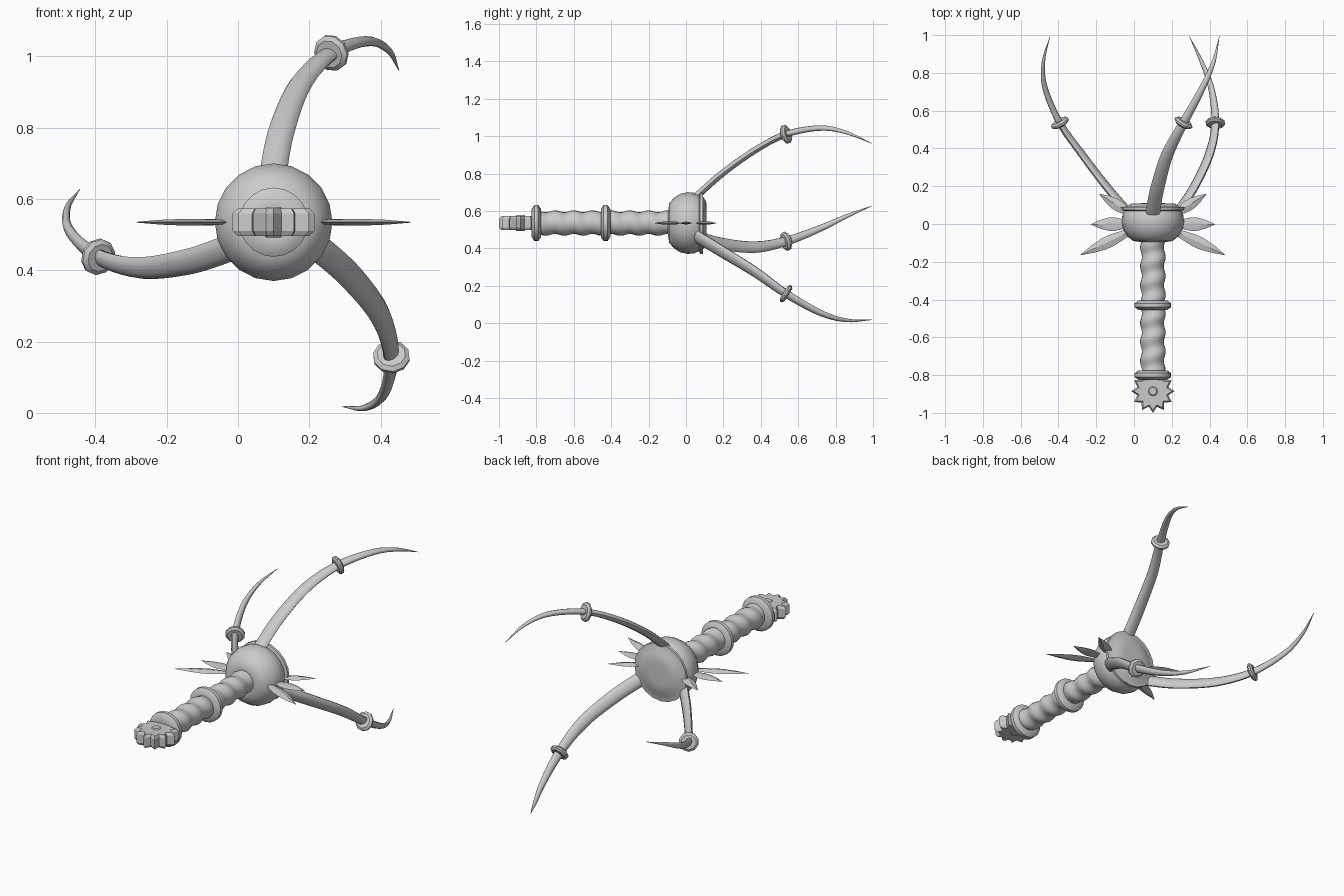
import bpy, bmesh, math
from mathutils import Matrix, Vector

if "Cube" in bpy.data.objects:
    bpy.data.objects.remove(bpy.data.objects["Cube"])

CX, CZ = 0.10, 0.535          # long axis of the model runs along y here
TAU = math.tau

metal = bpy.data.materials.new("grey metal")
metal.diffuse_color = (0.6, 0.6, 0.6, 1)
metal.use_nodes = True
metal.node_tree.nodes["Principled BSDF"].inputs["Base Color"].default_value = metal.diffuse_color


def finish(name, bm, angle=40):
    bmesh.ops.recalc_face_normals(bm, faces=bm.faces)
    me = bpy.data.meshes.new(name)
    bm.to_mesh(me)
    bm.free()
    me.materials.append(metal)
    ob = bpy.data.objects.new(name, me)
    bpy.context.collection.objects.link(ob)
    ob.location = (CX, 0, CZ)
    bpy.ops.object.select_all(action='DESELECT')
    ob.select_set(True)
    bpy.context.view_layer.objects.active = ob
    bpy.ops.object.shade_smooth_by_angle(angle=math.radians(angle))
    return ob


def loft(bm, rings, closed=False):
    """Skin a list of point loops; cap the ends unless closed."""
    vs = [[bm.verts.new(p) for p in r] for r in rings]
    n = len(vs[0])
    pairs = list(zip(vs, vs[1:])) + ([(vs[-1], vs[0])] if closed else [])
    for a, b in pairs:
        for i in range(n):
            j = (i + 1) % n
            bm.faces.new((a[i], a[j], b[j], b[i]))
    if not closed:
        bm.faces.new(vs[0])
        bm.faces.new(vs[-1])


def lathe(name, profile, sides, closed=False, matrix=Matrix(), angle=40):
    """Profile of (y, radius) spun around the y axis."""
    bm = bmesh.new()
    loft(bm, [[matrix @ Vector((r * math.cos(TAU * i / sides), y, r * math.sin(TAU * i / sides)))
               for i in range(sides)] for y, r in profile], closed)
    return finish(name, bm, angle)


def spline(pts, steps):
    """Catmull-Rom curve through the points."""
    p = [2 * pts[0] - pts[1]] + pts + [2 * pts[-1] - pts[-2]]
    out = []
    for k in range(1, len(p) - 2):
        a, b, c, d = p[k - 1:k + 3]
        for s in range(steps):
            t = s / steps
            out.append(0.5 * (2 * b + (c - a) * t + (2 * a - 5 * b + 4 * c - d) * t * t
                              + (3 * b - a - 3 * c + d) * t ** 3))
    return out + [pts[-1]]


# Central hub with flange
lathe("hub", [(-0.095, 0.07), (-0.09, 0.105), (-0.065, 0.135), (-0.03, 0.157), (0.01, 0.165),
              (0.045, 0.162), (0.07, 0.15), (0.075, 0.165), (0.09, 0.165), (0.092, 0.14),
              (0.108, 0.115), (0.11, 0.06)], 20)

# Grip with spiral ripples
bm = bmesh.new()
rings = []
for k in range(73):
    y = -0.80 + 0.73 * k / 72
    ring = []
    for i in range(20):
        a = TAU * i / 20
        r = 0.063 + 0.005 * math.sin(TAU * y / 0.1 + a)
        ring.append((r * math.cos(a), y, r * math.sin(a)))
    rings.append(ring)
loft(bm, rings)
finish("grip", bm)

# Collars on the grip
for name, y in (("middle_collar", -0.43), ("end_collar", -0.80)):
    lathe(name, [(y - 0.025, 0.05), (y - 0.025, 0.075), (y - 0.01, 0.097), (y + 0.01, 0.097),
                 (y + 0.025, 0.075), (y + 0.025, 0.05)], 20)

# Toothed pommel with a boss on each face
bm = bmesh.new()
TEETH = 12
rings = []
for z, s in ((-0.038, 0.88), (-0.024, 1), (0.024, 1), (0.038, 0.88)):
    ring = []
    for i in range(TEETH * 2):
        a = -math.pi / 2 + TAU * i / (TEETH * 2)
        r = s * (0.115 if i % 2 == 0 else 0.085)
        ring.append((r * math.cos(a), -0.885 + r * math.sin(a), z))
    rings.append(ring)
loft(bm, rings)
finish("toothed_pommel", bm, 20)
lathe("pommel_boss", [(-0.043, 0.02), (-0.037, 0.026), (0.037, 0.026), (0.043, 0.02)], 12,
      matrix=Matrix.Translation((0, -0.885, 0)) @ Matrix.Rotation(math.pi / 2, 4, 'X'))

# Pointed leaves on both sides of the hub
LEAVES = [((0.11, -0.035), (0.385, -0.165), 0.032),
          ((0.12, 0.0), (0.33, -0.002), 0.036),
          ((0.11, 0.05), (0.285, 0.16), 0.03)]
for side, label in ((1, "right"), (-1, "left")):
    for n, (a, b, w) in enumerate(LEAVES):
        a, b = Vector((a[0] * side, a[1], 0)), Vector((b[0] * side, b[1], 0))
        across = (b - a).normalized().cross(Vector((0, 0, 1)))
        bm = bmesh.new()
        rings = []
        for t, k in ((0, 0.45), (0.2, 0.75), (0.4, 1), (0.55, 0.97), (0.75, 0.65), (0.9, 0.27), (1, 0.01)):
            c = a.lerp(b, t)
            up = Vector((0, 0, 0.009 * min(1, k + 0.1)))
            rings.append([c + across * w * k, c + up, c - across * w * k, c - up])
        loft(bm, rings)
        finish(f"{label}_leaf_{n + 1}", bm, 30)

# Three curved claws, each with a band
PATH = [Vector(p) for p in ((0, 0.03, 0.115), (0.003, 0.08, 0.165), (0.026, 0.2, 0.27), (0.077, 0.37, 0.39),
                            (0.162, 0.535, 0.475), (0.262, 0.72, 0.508), (0.322, 0.86, 0.483),
                            (0.352, 0.995, 0.425))]
STEPS = 5
WIDTHS = [0.038, 0.038, 0.037, 0.033, 0.025, 0.018, 0.011, 0.0008]
THICK = [0.02, 0.02, 0.019, 0.018, 0.017, 0.014, 0.009, 0.0008]
curve = spline(PATH, STEPS)


def sample(values, k):
    i = min(k // STEPS, len(values) - 2)
    t = k / STEPS - i
    return values[i] * (1 - t) + values[i + 1] * t


for n in range(3):
    turn = Matrix.Rotation(n * TAU / 3, 4, 'Y')
    bm = bmesh.new()
    rings = []
    wide = Vector((1, 0, 0))
    for k, p in enumerate(curve):
        tan = (curve[min(k + 1, len(curve) - 1)] - curve[max(k - 1, 0)]).normalized()
        wide = (wide - tan * wide.dot(tan)).normalized()
        deep = tan.cross(wide)
        rings.append([turn @ (p + wide * math.cos(TAU * i / 10) * sample(WIDTHS, k)
                              + deep * math.sin(TAU * i / 10) * sample(THICK, k)) for i in range(10)])
    loft(bm, rings)
    finish(f"claw_{n + 1}", bm, 50)

    tan = (curve[4 * STEPS + 1] - curve[4 * STEPS - 1]).normalized()
    place = turn @ Matrix.Translation(PATH[4]) @ Vector((0, 1, 0)).rotation_difference(tan).to_matrix().to_4x4()
    lathe(f"claw_band_{n + 1}", [(-0.014, 0.025), (-0.014, 0.04), (-0.005, 0.052), (0.005, 0.052),
                                 (0.014, 0.04), (0.014, 0.025)], 10, matrix=place, angle=35)
